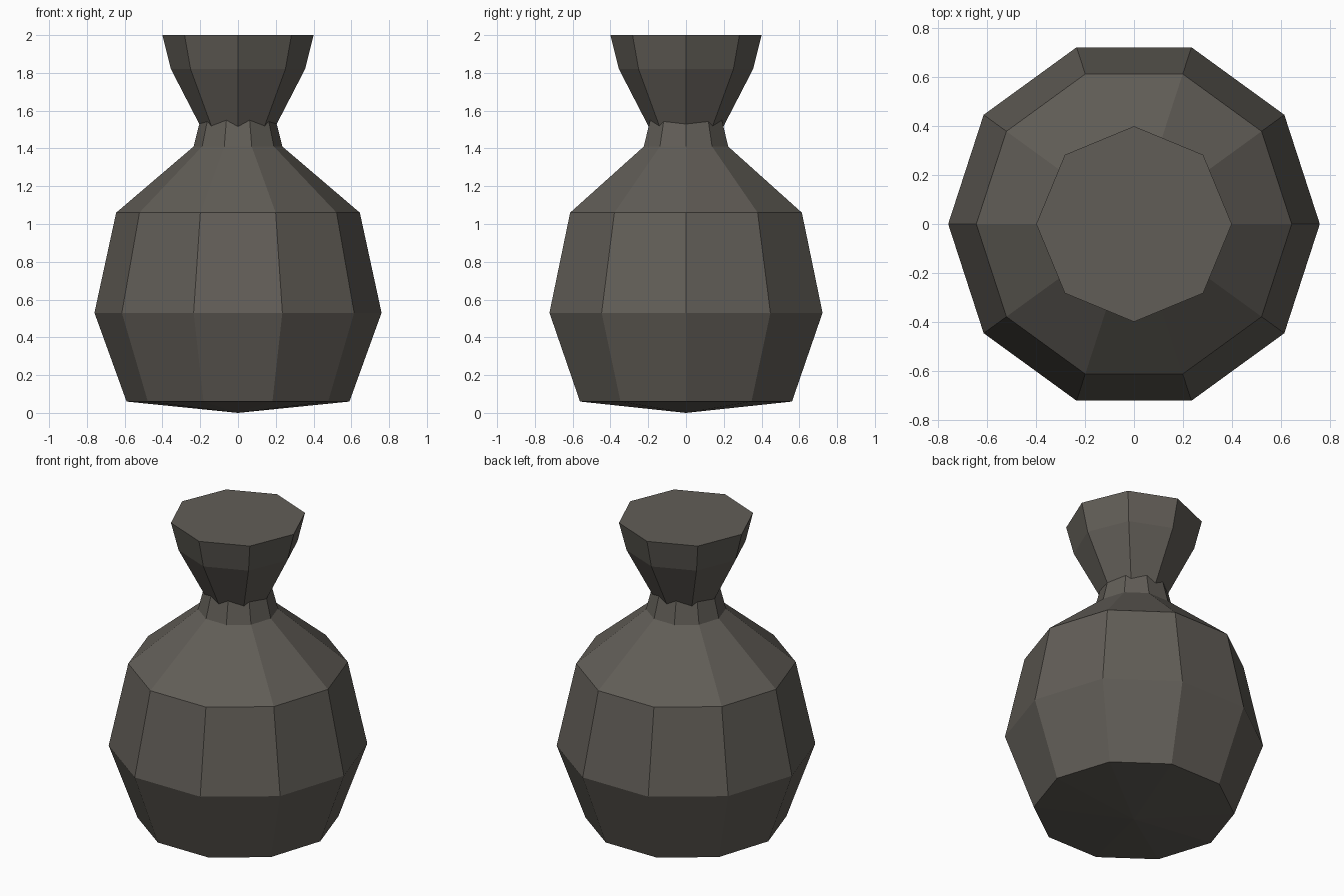
import bpy, bmesh
from math import cos, sin, tau

if "Cube" in bpy.data.objects:
    bpy.data.objects.remove(bpy.data.objects["Cube"])

mat = bpy.data.materials.new("dark_cloth")
mat.diffuse_color = (0.12, 0.11, 0.095, 1)
mat.use_nodes = True
mat.node_tree.nodes["Principled BSDF"].inputs["Base Color"].default_value = mat.diffuse_color


def lathe(name, sides, rings, bottom_tip=None):
    """Faceted closed solid from (radius, z) rings, listed bottom to top."""
    bm = bmesh.new()
    loops = [[bm.verts.new((r * cos(tau * i / sides), r * sin(tau * i / sides), z))
              for i in range(sides)] for r, z in rings]
    for a, b in zip(loops, loops[1:]):
        for i in range(sides):
            j = (i + 1) % sides
            bm.faces.new((a[i], a[j], b[j], b[i]))
    bm.faces.new(loops[-1])
    if bottom_tip is None:
        bm.faces.new(loops[0][::-1])
    else:
        tip = bm.verts.new((0, 0, bottom_tip))
        for i in range(sides):
            bm.faces.new((tip, loops[0][(i + 1) % sides], loops[0][i]))
    bmesh.ops.recalc_face_normals(bm, faces=bm.faces)
    mesh = bpy.data.meshes.new(name)
    bm.to_mesh(mesh)
    bm.free()
    mesh.materials.append(mat)
    obj = bpy.data.objects.new(name, mesh)
    bpy.context.collection.objects.link(obj)
    return obj


# Ten-sided sack body with a shallow pointed base and a neck
lathe("sack_body", 10,
      [(0.59, 0.06), (0.76, 0.53), (0.645, 1.06), (0.235, 1.41), (0.192, 1.58)],
      bottom_tip=0.0)

# Eight-sided flared mouth, pushed into the neck
lathe("sack_mouth", 8, [(0.164, 1.45), (0.355, 1.82), (0.4, 2.0)])
